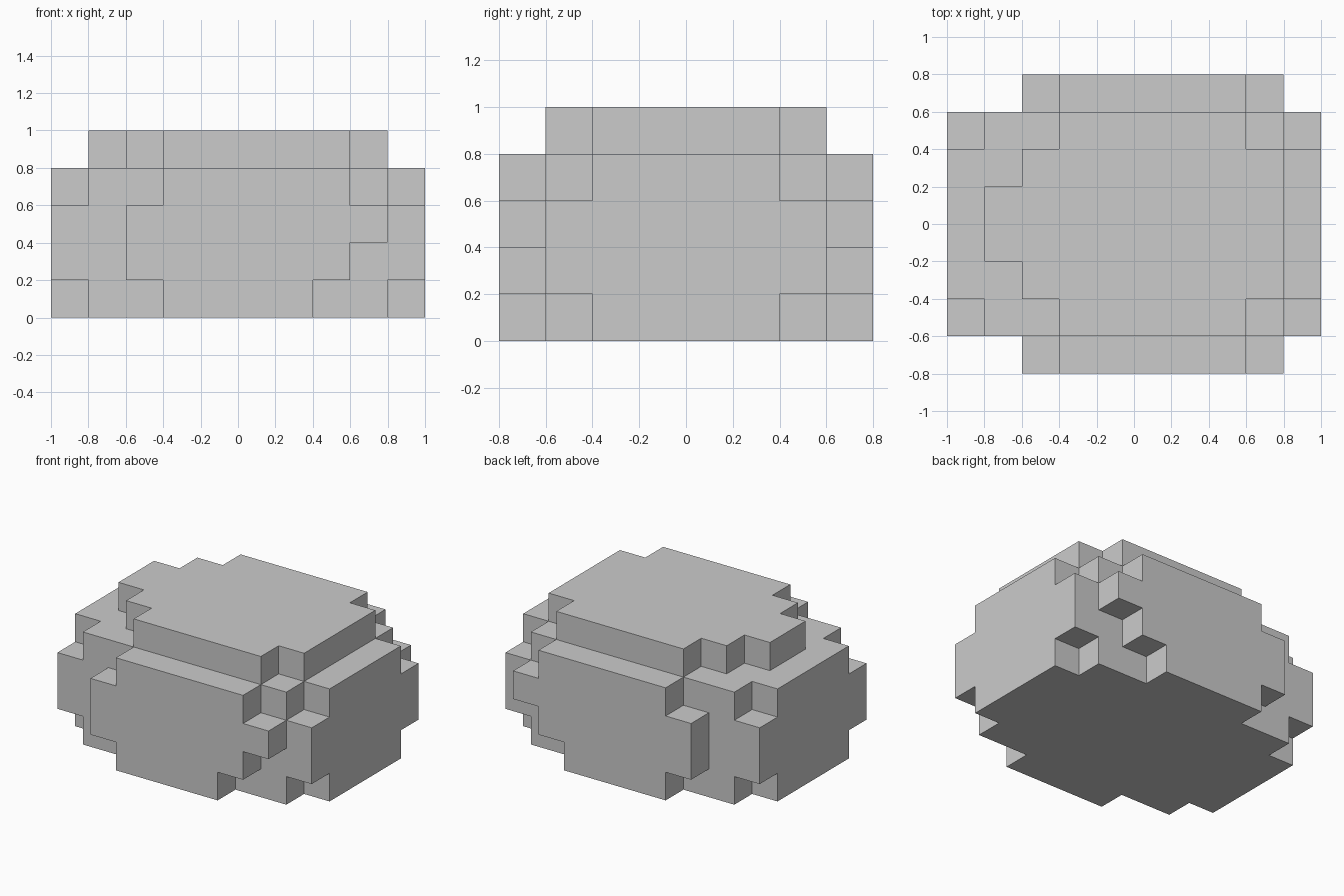
import bpy
import bmesh
from mathutils import Vector

if "Cube" in bpy.data.objects:
    bpy.data.objects.remove(bpy.data.objects["Cube"])

CELL = 0.2

# Each layer, bottom to top: bands of (x min, x max, half depth in y), in cells
LAYERS = [
    [(-5, 5, 2), (-4, 4, 3), (-2, 2, 4)],
    [(-5, 5, 3), (-3, 3, 4)],
    [(-5, 5, 3), (-3, 4, 4)],
    [(-5, 5, 2), (-4, 4, 3), (-2, 3, 4)],
    [(-4, 4, 1), (-3, 4, 2), (-2, 3, 3)],
]


def filled_cells(layers):
    return {(x, y, z)
            for z, bands in enumerate(layers)
            for x0, x1, d in bands
            for x in range(x0, x1)
            for y in range(-d, d)}


def build_block_shell(name, cells):
    """Make one closed shell, with faces only where a cell meets empty space."""
    bm = bmesh.new()
    corners = {}

    def corner(p):
        key = tuple(round(c) for c in p)
        if key not in corners:
            corners[key] = bm.verts.new(Vector(key) * CELL)
        return corners[key]

    axes = [Vector((1, 0, 0)), Vector((0, 1, 0)), Vector((0, 0, 1))]
    for cell in sorted(cells):
        base = Vector(cell)
        for i in range(3):
            n, u, v = axes[i], axes[(i + 1) % 3], axes[(i + 2) % 3]
            for side in (0, 1):
                neighbour = base + n * (1 if side else -1)
                if tuple(round(c) for c in neighbour) in cells:
                    continue
                o = base + n * side
                loop = [o, o + u, o + u + v, o + v]
                if not side:
                    loop.reverse()
                bm.faces.new([corner(p) for p in loop])

    mesh = bpy.data.meshes.new(name)
    bm.to_mesh(mesh)
    bm.free()
    obj = bpy.data.objects.new(name, mesh)
    bpy.context.collection.objects.link(obj)
    return obj


# Stepped boulder
build_block_shell("block_boulder", filled_cells(LAYERS))
